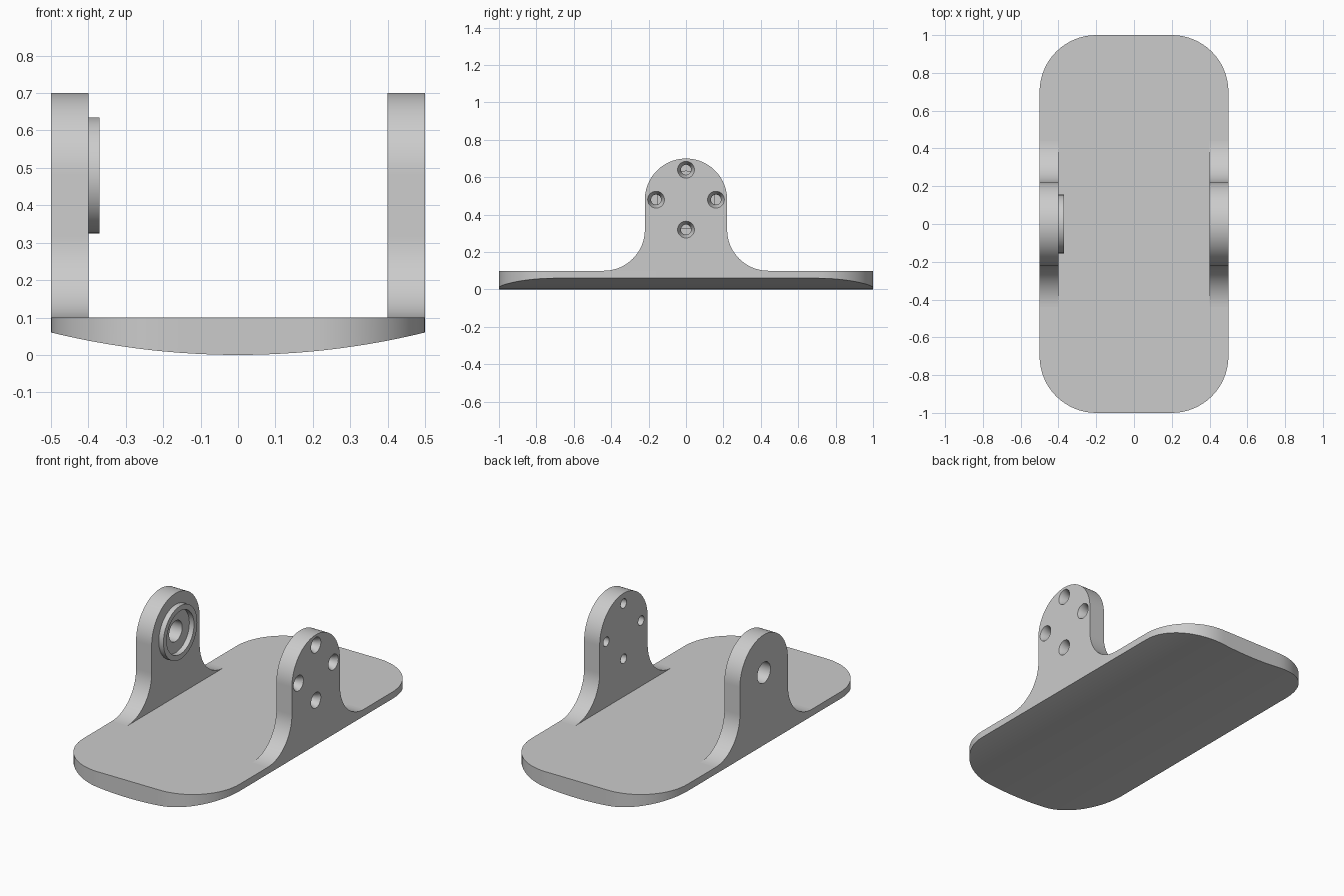
import bpy, bmesh
from math import sin, cos, pi, sqrt

if "Cube" in bpy.data.objects:
    bpy.data.objects.remove(bpy.data.objects["Cube"], do_unlink=True)

GREY = (0.6, 0.6, 0.6, 1)
grey = bpy.data.materials.new("plain grey")
grey.use_nodes = True
grey.diffuse_color = GREY
grey.node_tree.nodes["Principled BSDF"].inputs["Base Color"].default_value = GREY

TOP, PIVOT = 0.1, 0.48      # base top height, height of the lug centres


def finish(name, bm):
    bmesh.ops.recalc_face_normals(bm, faces=bm.faces)
    mesh = bpy.data.meshes.new(name)
    bm.to_mesh(mesh)
    bm.free()
    mesh.materials.append(grey)
    obj = bpy.data.objects.new(name, mesh)
    bpy.context.collection.objects.link(obj)
    return obj


def smooth(obj):
    bpy.ops.object.select_all(action='DESELECT')
    obj.select_set(True)
    bpy.context.view_layer.objects.active = obj
    bpy.ops.object.shade_smooth_by_angle(angle=pi / 6)


def revolve(name, profile, y=0, z=PIVOT, ring=False, n=48):
    """Turn (x, radius) pairs about an axis along x."""
    bm = bmesh.new()
    loops = [[bm.verts.new((x, y + r * cos(2 * pi * i / n), z + r * sin(2 * pi * i / n)))
              for i in range(n)] for x, r in profile]
    pairs = list(zip(loops, loops[1:]))
    if ring:
        pairs.append((loops[-1], loops[0]))
    else:
        bm.faces.new(loops[0])
        bm.faces.new(loops[-1])
    for a, b in pairs:
        for i in range(n):
            j = (i + 1) % n
            bm.faces.new((a[i], a[j], b[j], b[i]))
    return finish(name, bm)


def cut(obj, cutters):
    bpy.context.view_layer.objects.active = obj
    for c in cutters:
        mod = obj.modifiers.new("hole", 'BOOLEAN')
        mod.operation, mod.solver, mod.object = 'DIFFERENCE', 'EXACT', c
        bpy.ops.object.modifier_apply(modifier=mod.name)
        bpy.data.objects.remove(c, do_unlink=True)


def make_base():
    """Rounded plate with a flat top and a gently bowed underside."""
    radius, steps = 0.3, 16
    right = [(0.2 + radius * sin(pi / 2 * i / steps), 0.7 + radius * cos(pi / 2 * i / steps))
             for i in range(steps + 1)]
    columns = [(-x, h) for x, h in reversed(right)]
    columns += [(x / 20, 1.0) for x in range(-3, 4)] + right
    bow = 2.11
    bm = bmesh.new()
    cols = []
    for x, h in columns:
        low = bow - sqrt(bow * bow - x * x)
        cols.append([bm.verts.new(p) for p in
                     ((x, -h, low), (x, h, low), (x, h, TOP), (x, -h, TOP))])
    for a, b in zip(cols, cols[1:]):
        for k in range(3):                      # underside, back and front
            i, j = ((0, 1), (1, 2), (3, 0))[k]
            bm.faces.new((a[i], a[j], b[j], b[i]))
    bm.faces.new(cols[0])
    bm.faces.new(cols[-1])
    bm.faces.new([c[3] for c in cols] + [c[2] for c in reversed(cols)])
    return finish("base_plate", bm)


def make_lug(name, x0, x1):
    """Upright lug with a round head and flared foot fillets."""
    r, steps = 0.22, 20
    head = [(r * cos(pi * i / (2 * steps)), PIVOT + r * sin(pi * i / (2 * steps)))
            for i in range(2 * steps + 1)]
    foot = [(2 * r - r * sin(pi / 2 * i / steps), TOP + r - r * cos(pi / 2 * i / steps))
            for i in range(steps + 1)]
    outline = foot + head + [(-y, z) for y, z in reversed(foot)]
    bm = bmesh.new()
    face = bm.faces.new([bm.verts.new((x0, y, z)) for y, z in outline])
    out = bmesh.ops.extrude_face_region(bm, geom=[face])
    verts = [v for v in out["geom"] if isinstance(v, bmesh.types.BMVert)]
    bmesh.ops.translate(bm, verts=verts, vec=(x1 - x0, 0, 0))
    return finish(name, bm)


# Base
smooth(make_base())

# Left lug with four countersunk screw holes
left_lug = make_lug("left_lug", 0.4, 0.5)
screw = [(0.38, 0.027), (0.46, 0.027), (0.5, 0.045), (0.52, 0.045)]
cut(left_lug, [revolve("screw_cutter", screw, 0.16 * cos(k * pi / 2),
                       PIVOT + 0.16 * sin(k * pi / 2), n=32) for k in range(4)])
smooth(left_lug)

# Right lug with one through hole
right_lug = make_lug("right_lug", -0.5, -0.4)
cut(right_lug, [revolve("axle_cutter", [(-0.52, 0.06), (-0.38, 0.06)])])
smooth(right_lug)

# Raised ring on the inner face of the right lug
smooth(revolve("bearing_ring", [(-0.4, 0.155), (-0.37, 0.155), (-0.37, 0.125), (-0.4, 0.125)],
               ring=True, n=64))
